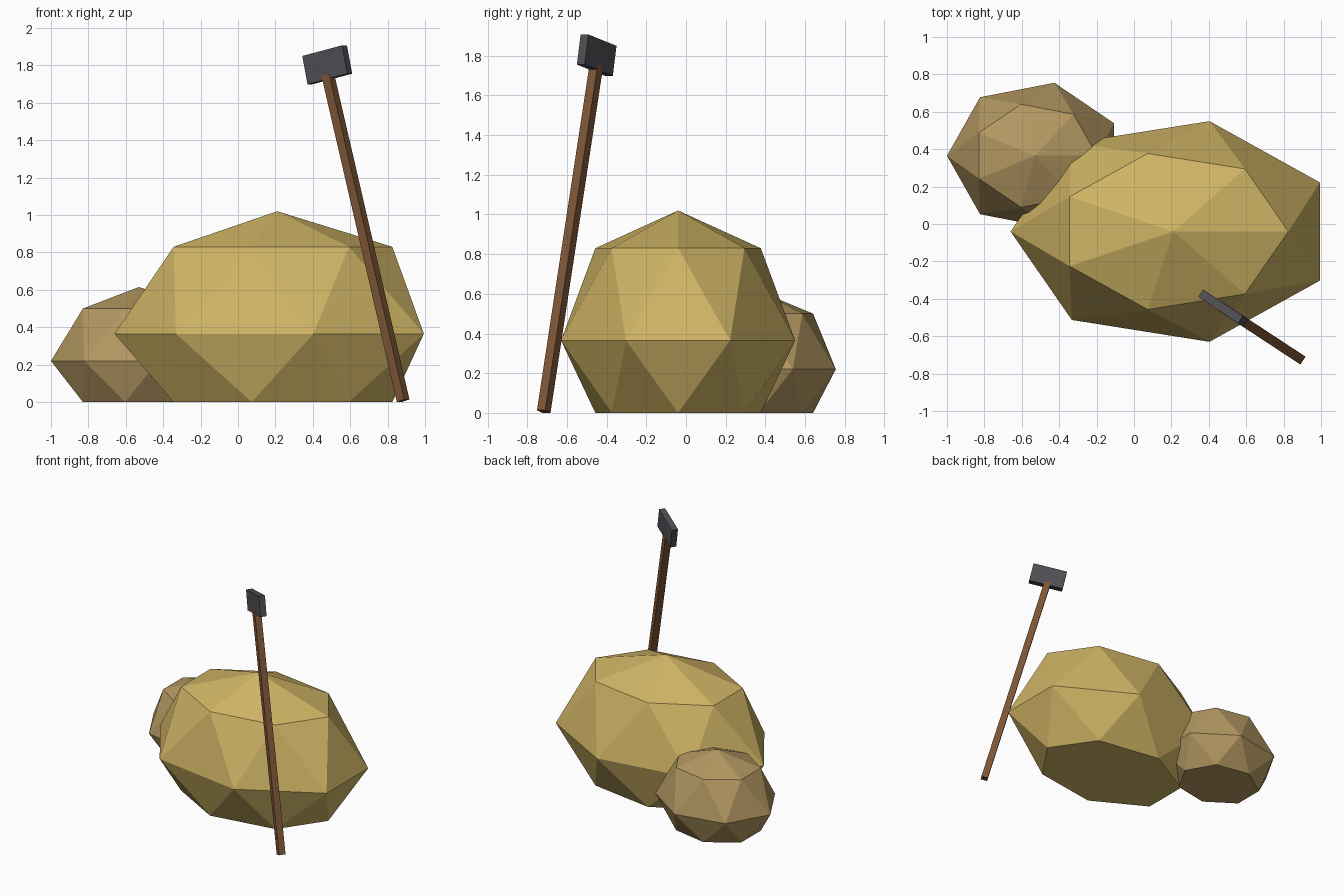
import bpy, bmesh
from math import cos, sin, pi
from mathutils import Matrix, Vector

default = bpy.data.objects.get("Cube")
if default:
    bpy.data.objects.remove(default, do_unlink=True)

SIDES = 7
SHOULDER = 0.707  # upper and lower rings relative to the widest ring


def material(name, colour):
    mat = bpy.data.materials.new(name)
    mat.use_nodes = True
    mat.diffuse_color = (*colour, 1)
    mat.node_tree.nodes["Principled BSDF"].inputs["Base Color"].default_value = (*colour, 1)
    return mat


def finish(bm, name, mat):
    bmesh.ops.recalc_face_normals(bm, faces=bm.faces)
    mesh = bpy.data.meshes.new(name)
    bm.to_mesh(mesh)
    bm.free()
    mesh.materials.append(mat)
    obj = bpy.data.objects.new(name, mesh)
    bpy.context.collection.objects.link(obj)
    return obj


def mound(name, mat, centre, rx, ry, z_mid, z_shoulder, z_top):
    """Faceted dome: flat base, wide ring turned half a step, shoulder ring, peak."""
    bm = bmesh.new()
    cx, cy = centre

    def ring(scale, z, start):
        angles = [start + 2 * pi * i / SIDES for i in range(SIDES)]
        return [bm.verts.new((cx + rx * scale * cos(a), cy + ry * scale * sin(a), z)) for a in angles]

    base = ring(SHOULDER, 0, 0)
    middle = ring(1, z_mid, pi / SIDES)
    shoulder = ring(SHOULDER, z_shoulder, 0)
    peak = bm.verts.new((cx, cy, z_top))
    bm.faces.new(base)
    for i in range(SIDES):
        j = (i + 1) % SIDES
        for loop in (base, shoulder):
            bm.faces.new((loop[i], loop[j], middle[i]))
            bm.faces.new((middle[i], middle[j], loop[j]))
        bm.faces.new((shoulder[i], shoulder[j], peak))
    return finish(bm, name, mat)


def leaning_box(name, mat, centre, up, size):
    """Box whose height follows 'up' and whose thin sides stay vertical."""
    up = Vector(up).normalized()
    thin = Vector((0.555, 0.832, 0))
    thin = (thin - up * thin.dot(up)).normalized()
    wide = thin.cross(up)
    frame = Matrix((wide, thin, up)).transposed().to_4x4()
    bm = bmesh.new()
    bmesh.ops.create_cube(bm, size=1, matrix=Matrix.Translation(centre) @ frame @ Matrix.Diagonal((*size, 1)))
    return finish(bm, name, mat)


# Colours
hay = material("golden hay", (0.63, 0.46, 0.13))
old_hay = material("dull hay", (0.45, 0.31, 0.12))
wood = material("brown wood", (0.21, 0.095, 0.038))
iron = material("dark iron", (0.08, 0.077, 0.09))

# Mounds
mound("large_mound", hay, (0.21, -0.04), 0.87, 0.605, 0.365, 0.83, 1.02)
mound("small_mound", old_hay, (-0.53, 0.365), 0.47, 0.40, 0.22, 0.50, 0.615)

# Leaning tool
foot, tip = Vector((0.883, -0.717, 0.007)), Vector((0.48, -0.452, 1.75))
lean = tip - foot
leaning_box("tool_handle", wood, (foot + tip) / 2, lean, (0.05, 0.05, lean.length))
leaning_box("tool_head", iron, Vector((0.477, -0.45, 1.803)), (-0.185, 0.124, 1), (0.262, 0.047, 0.155))
